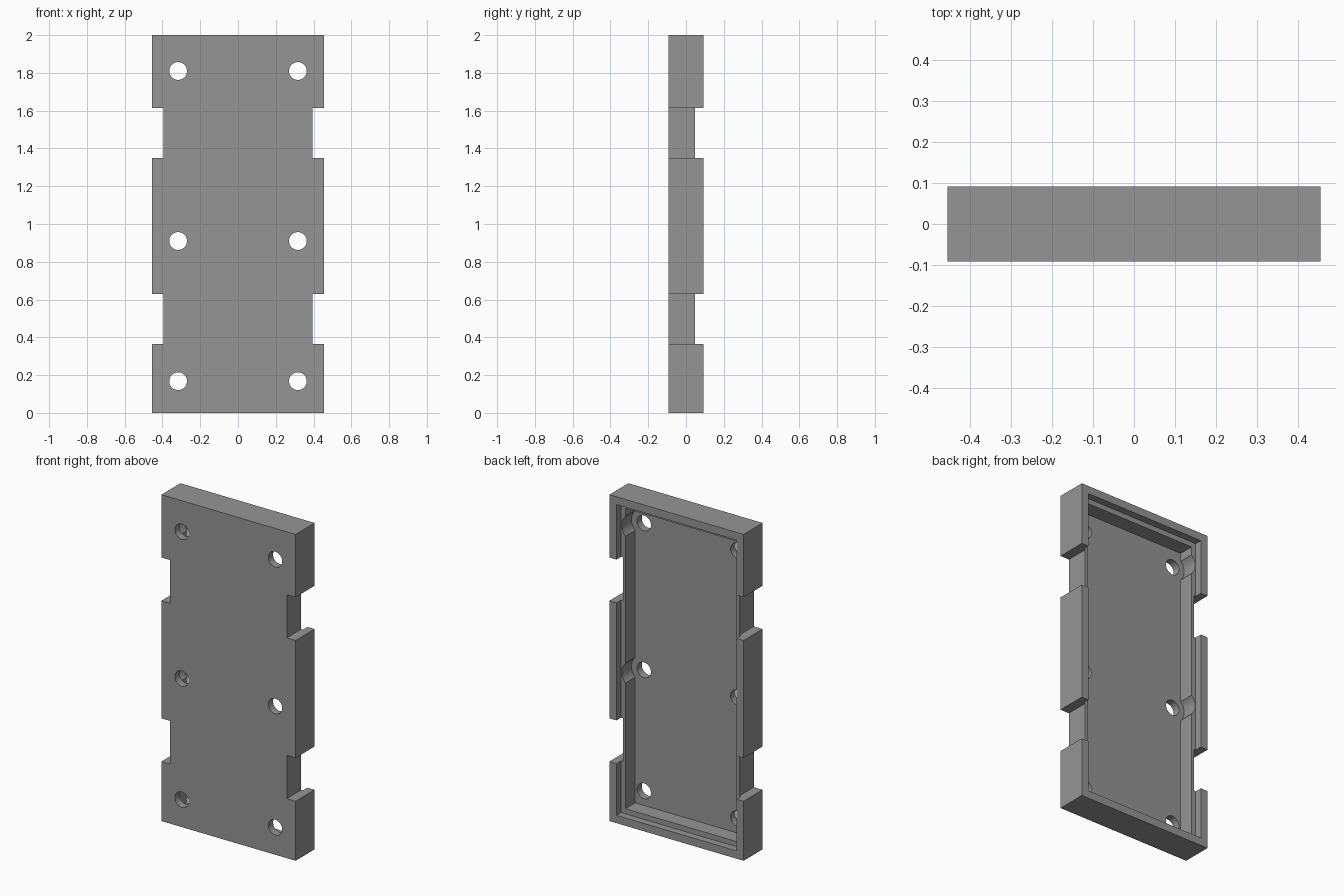
import bpy, math

if "Cube" in bpy.data.objects:
    bpy.data.objects.remove(bpy.data.objects["Cube"])

grey = bpy.data.materials.new("mid grey")
grey.diffuse_color = (0.3, 0.3, 0.3, 1)
grey.use_nodes = True
grey.node_tree.nodes["Principled BSDF"].inputs["Base Color"].default_value = grey.diffuse_color


def box(name, x, y, z):
    """Box from (min, max) ranges."""
    bpy.ops.mesh.primitive_cube_add(size=1, location=[sum(r) / 2 for r in (x, y, z)])
    o = bpy.context.object
    o.name = name
    o.scale = [r[1] - r[0] for r in (x, y, z)]
    bpy.ops.object.transform_apply(location=True, rotation=True, scale=True)
    return o


def rod(name, x, z, radius, y0, y1):
    """Cylinder along y."""
    bpy.ops.mesh.primitive_cylinder_add(vertices=48, radius=radius, depth=y1 - y0,
                                        location=(x, (y0 + y1) / 2, z),
                                        rotation=(math.pi / 2, 0, 0))
    o = bpy.context.object
    o.name = name
    bpy.ops.object.transform_apply(location=True, rotation=True, scale=True)
    return o


def cut(target, cutter):
    bpy.context.view_layer.objects.active = target
    m = target.modifiers.new("cut", 'BOOLEAN')
    m.operation, m.solver, m.object = 'DIFFERENCE', 'EXACT', cutter
    bpy.ops.object.modifier_apply(modifier=m.name)
    bpy.data.objects.remove(cutter)


W, D = 0.455, 0.092          # half width and half depth
LEDGE, FLOOR = 0.048, -0.046  # y of the lid ledge and the tray floor

# Tray body with pocket and lid rebate open to the back
tray = box("tray", (-W, W), (-D, D), (0, 2))
tray.data.materials.append(grey)
cut(tray, box("pocket", (-0.377, 0.377), (FLOOR, 0.2), (0.08, 1.92)))
cut(tray, box("lid_rebate", (-0.407, 0.407), (LEDGE, 0.2), (0.048, 1.952)))

for s in (-1, 1):
    # Side notches
    for z0, z1 in ((0.365, 0.63), (1.35, 1.615)):
        cut(tray, box("notch", sorted((s * 0.395, s * 0.6)), (-0.2, 0.2), (z0, z1)))
    # Screw holes, with wall clearance around the upper ones
    for z in (0.168, 0.91, 1.81):
        cut(tray, rod("screw_hole", s * 0.317, z, 0.047, -0.2, 0.2))
        if z > 0.5:
            cut(tray, rod("screw_clearance", s * 0.317, z, 0.085, FLOOR, 0.07))

# Smooth hole walls, sharp edges elsewhere
bpy.ops.object.select_all(action='DESELECT')
tray.select_set(True)
bpy.context.view_layer.objects.active = tray
bpy.ops.object.shade_smooth_by_angle(angle=math.radians(30))
